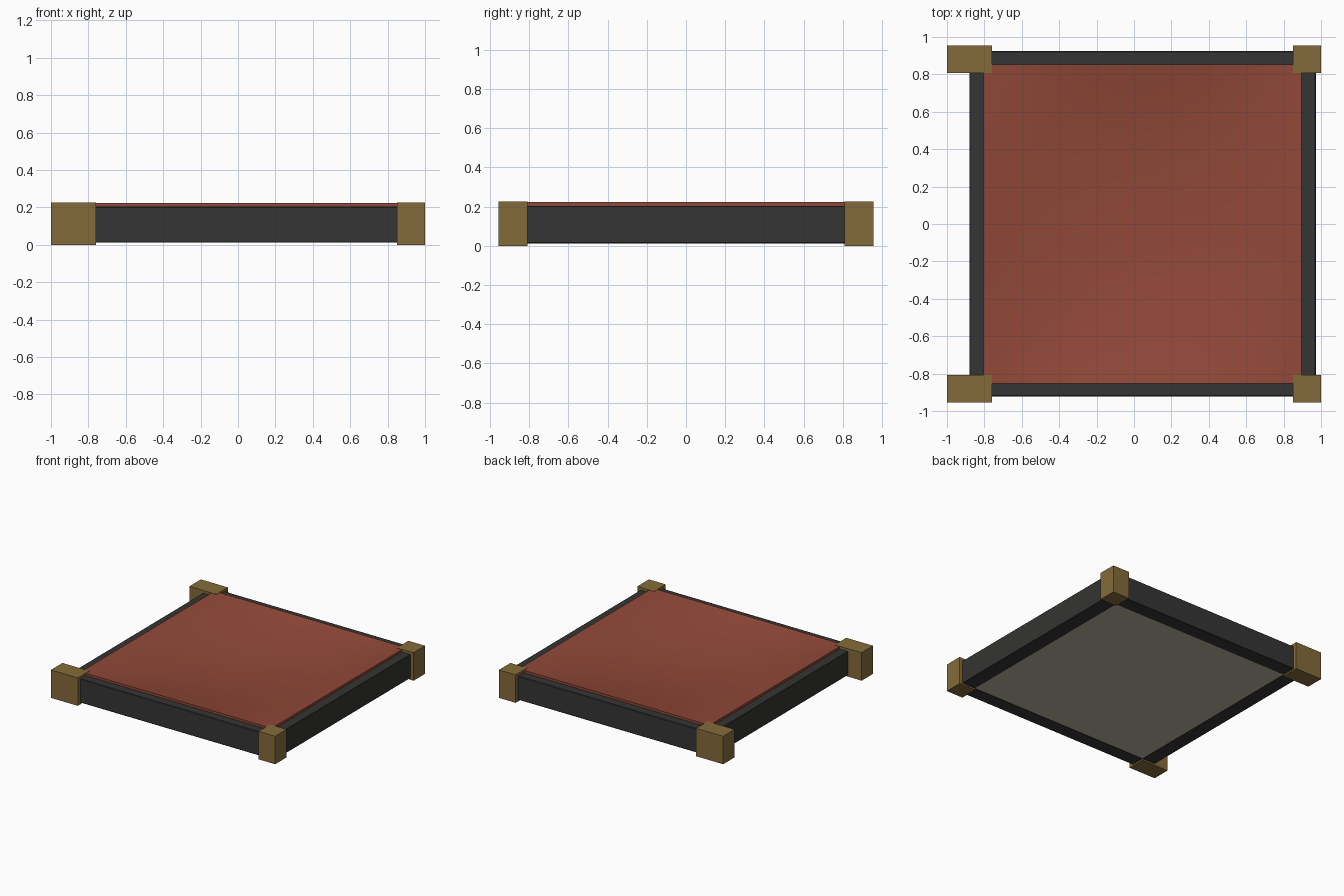
import bpy
import bmesh

if "Cube" in bpy.data.objects:
    bpy.data.objects.remove(bpy.data.objects["Cube"])


def material(name, rgb):
    m = bpy.data.materials.new(name)
    m.diffuse_color = (*rgb, 1)
    m.use_nodes = True
    m.node_tree.nodes["Principled BSDF"].inputs["Base Color"].default_value = m.diffuse_color
    return m


BRASS = material("brass_brown", (0.23, 0.148, 0.042))
DARK = material("dark_grey", (0.034, 0.035, 0.033))
RED = material("brick_red", (0.285, 0.066, 0.040))
GREY = material("warm_grey", (0.50, 0.44, 0.35))


def box(name, x, y, z, mat, bevel=0.0):
    """Box from (min, max) ranges on each axis."""
    bpy.ops.mesh.primitive_cube_add(size=1)
    ob = bpy.context.object
    ob.name = name
    ob.location = [(r[0] + r[1]) / 2 for r in (x, y, z)]
    ob.scale = [r[1] - r[0] for r in (x, y, z)]
    bpy.ops.object.transform_apply(location=True, scale=True)
    ob.data.materials.append(mat)
    if bevel:
        mod = ob.modifiers.new("edge", 'BEVEL')
        mod.width = bevel
        mod.segments = 1
    return ob


# Corner blocks, wider on the left
for side, x in (("left", (-1.0, -0.76)), ("right", (0.85, 1.0))):
    for end, y in (("front", (-0.955, -0.808)), ("back", (0.808, 0.955))):
        box(f"{end}_{side}_corner", x, y, (0, 0.225), BRASS)

# Side rails between the corners
RAIL_Z = (0.012, 0.204)
box("front_rail", (-0.77, 0.86), (-0.922, -0.807), RAIL_Z, DARK, 0.004)
box("back_rail", (-0.77, 0.86), (0.807, 0.924), RAIL_Z, DARK, 0.004)
box("left_rail", (-0.88, -0.76), (-0.815, 0.815), RAIL_Z, DARK, 0.004)
box("right_rail", (0.85, 0.972), (-0.815, 0.815), RAIL_Z, DARK, 0.004)

# Base plate seen from below
box("base_plate", (-0.765, 0.855), (-0.812, 0.812), (0.014, 0.06), GREY)

# Red top panel: a thin sheet sagging towards its middle
N, SAG, THICK = 24, 0.085, 0.022
CX, HX, HY, TOP = 0.045, 0.85, 0.852, 0.223
bpy.ops.mesh.primitive_grid_add(x_subdivisions=N, y_subdivisions=N, size=2)
panel = bpy.context.object
panel.name = "sagging_top_panel"
bm = bmesh.new()
bm.from_mesh(panel.data)
for v in bm.verts:
    u, w = v.co.x, v.co.y
    v.co = (CX + HX * u, HY * w, TOP - SAG * (1 - u * u) * (1 - w * w))
# Extrude downwards to give the sheet its thickness
ext = bmesh.ops.extrude_face_region(bm, geom=bm.faces[:], use_keep_orig=True)
for v in (g for g in ext["geom"] if isinstance(g, bmesh.types.BMVert)):
    v.co.z -= THICK
bmesh.ops.recalc_face_normals(bm, faces=bm.faces[:])
bm.to_mesh(panel.data)
bm.free()
panel.data.materials.append(RED)
bpy.ops.object.shade_smooth_by_angle()
